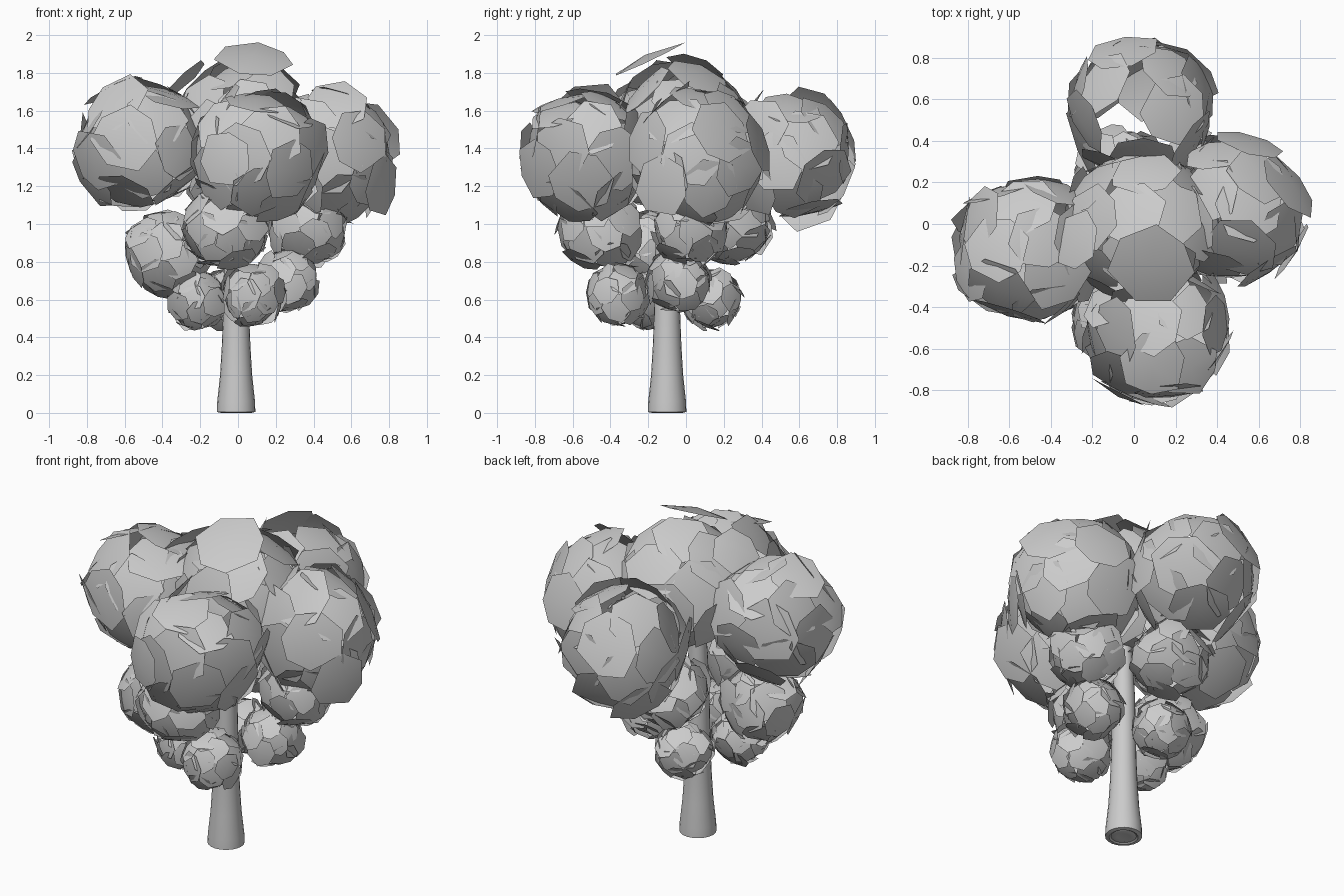
import bpy, bmesh, math, random
from mathutils import Vector

if "Cube" in bpy.data.objects:
    bpy.data.objects.remove(bpy.data.objects["Cube"])

random.seed(7)


def finish(name, bm):
    me = bpy.data.meshes.new(name)
    bm.to_mesh(me)
    bm.free()
    ob = bpy.data.objects.new(name, me)
    bpy.context.collection.objects.link(ob)
    for p in me.polygons:
        p.use_smooth = True
    return ob


def leaf_plate(bm, pos, normal, size, sides=7):
    """One slightly domed, irregular leaf polygon."""
    n = Vector(normal).normalized()
    u = n.orthogonal().normalized()
    v = n.cross(u)
    spin = random.uniform(0, math.tau)
    mid = bm.verts.new(Vector(pos) + n * size * 0.08)
    ring = []
    for i in range(sides):
        a = spin + math.tau * (i + random.uniform(-0.15, 0.15)) / sides
        r = size * random.uniform(0.9, 1.08)
        ring.append(bm.verts.new(Vector(pos) + (u * math.cos(a) + v * math.sin(a)) * r - n * size * 0.06))
    for i in range(sides):
        bm.faces.new((mid, ring[i], ring[(i + 1) % sides]))


def leaf_clump(name, center, radius, count, gaps=(), extras=()):
    """Hollow ball of overlapping leaf plates; gaps are directions left open."""
    bm = bmesh.new()
    c = Vector(center)
    start = random.uniform(0, math.tau)
    for i in range(count):
        z = 1 - 2 * (i + 0.5) / count
        a = start + i * math.pi * (3 - math.sqrt(5))
        s = math.sqrt(1 - z * z)
        d = Vector((s * math.cos(a), s * math.sin(a), z))
        if any(d.angle(Vector(g)) < 0.6 for g in gaps):
            continue
        jitter = Vector([random.uniform(-0.22, 0.22) for _ in range(3)])
        leaf_plate(bm, c + d * radius * random.uniform(0.88, 0.98), d + jitter,
                   radius * random.uniform(0.44, 0.54))
    for pos, normal, size in extras:
        leaf_plate(bm, pos, normal, size)
    return finish(name, bm)


# Flared trunk running up into the crown, with growth rings under the base
profile = [(0.0, 0.0), (0.035, 0.004), (0.05, 0.0), (0.07, 0.006), (0.08, 0.0), (0.102, 0.005),
           (0.1, 0.06), (0.085, 0.2), (0.076, 0.35), (0.07, 0.5), (0.062, 0.9),
           (0.04, 1.35), (0.0, 1.36)]
bm = bmesh.new()
SIDES = 20
rings = [[bm.verts.new((-0.01 + r * math.cos(math.tau * i / SIDES),
                        -0.1 + r * math.sin(math.tau * i / SIDES), z))
          for i in range(SIDES)] for r, z in profile]
for lo, hi in zip(rings, rings[1:]):
    for i in range(SIDES):
        j = (i + 1) % SIDES
        bm.faces.new((lo[i], lo[j], hi[j], hi[i]))
bmesh.ops.remove_doubles(bm, verts=bm.verts, dist=0.0001)
trunk = finish("trunk", bm)
bpy.context.view_layer.objects.active = trunk
trunk.select_set(True)
bpy.ops.object.shade_smooth_by_angle(angle=math.radians(40))

# Upper crown: large clumps with a few loose plates
leaf_clump("crown_top", (0.02, -0.02, 1.51), 0.36, 26, extras=[
    ((0.08, -0.21, 1.88), (0.05, -0.42, 0.9), 0.21),
    ((-0.28, -0.08, 1.78), (-0.65, 0.2, 0.7), 0.15)])
leaf_clump("crown_left", (-0.51, -0.12, 1.42), 0.35, 28)
leaf_clump("crown_right", (0.48, 0.07, 1.36), 0.35, 28, extras=[
    ((0.77, -0.13, 1.2), (0.85, -0.5, -0.1), 0.16)])
leaf_clump("crown_front", (0.11, -0.53, 1.37), 0.34, 28, extras=[
    ((-0.07, -0.82, 1.34), (-0.45, -0.88, 0), 0.16)])
leaf_clump("crown_back", (0.02, 0.54, 1.36), 0.35, 28,
           gaps=[(-0.1, -0.1, 1), (-0.1, -0.1, -1)])

# Middle clumps
leaf_clump("middle_left", (-0.38, -0.2, 0.85), 0.22, 28)
leaf_clump("middle_front", (-0.07, -0.46, 0.98), 0.22, 28)
leaf_clump("middle_right", (0.37, 0.03, 0.98), 0.2, 28)
leaf_clump("middle_back", (-0.06, 0.24, 1.0), 0.21, 28)

# Low clumps around the trunk
leaf_clump("low_left", (-0.22, -0.2, 0.6), 0.155, 28)
leaf_clump("low_front", (0.08, -0.36, 0.63), 0.165, 28)
leaf_clump("low_right", (0.26, -0.04, 0.7), 0.165, 28)
leaf_clump("low_back", (-0.08, 0.14, 0.6), 0.155, 28)
